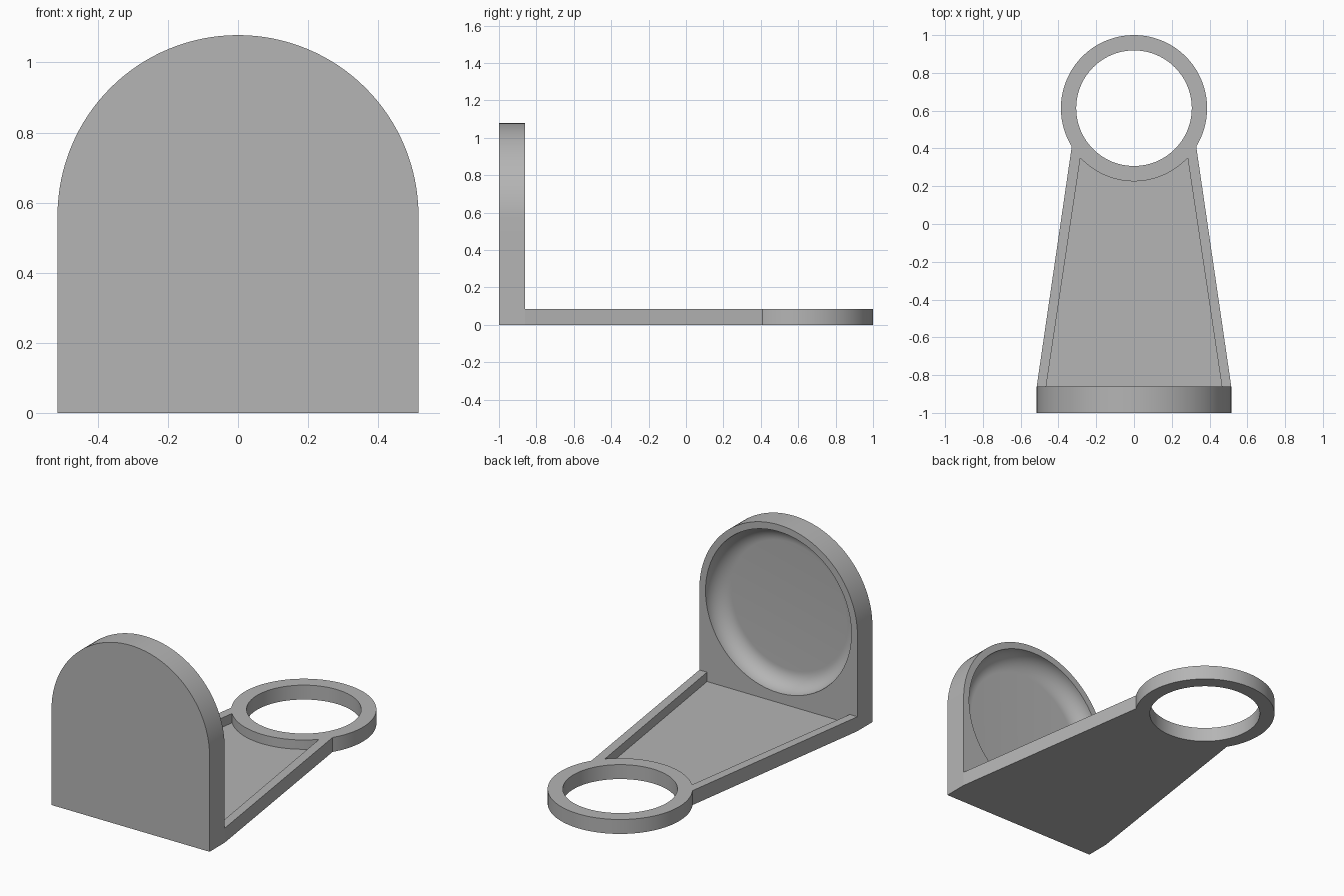
import bpy, bmesh, math

cube = bpy.data.objects.get("Cube")
if cube:
    bpy.data.objects.remove(cube, do_unlink=True)

# Key dimensions
HALF_W = 0.515              # half width of the upright plate
PLATE_FRONT, PLATE_BACK = -1.0, -0.86
ARCH_Z = 0.563              # centre height of the arch and the dish
DISH_R, DISH_DEPTH = 0.475, 0.1
RING_Y, RING_OUT, RING_IN = 0.613, 0.387, 0.306
ARM_H, FLOOR_H = 0.085, 0.03
JOIN_OUT, JOIN_IN = 0.41, 0.35   # y where arm edge / pocket edge meet the ring

grey = bpy.data.materials.new("plain grey")
grey.use_nodes = True
grey.diffuse_color = (0.46, 0.46, 0.46, 1)
grey.node_tree.nodes["Principled BSDF"].inputs["Base Color"].default_value = grey.diffuse_color


def make_object(name, bm):
    bmesh.ops.recalc_face_normals(bm, faces=bm.faces)
    mesh = bpy.data.meshes.new(name)
    bm.to_mesh(mesh)
    bm.free()
    mesh.materials.append(grey)
    obj = bpy.data.objects.new(name, mesh)
    bpy.context.collection.objects.link(obj)
    return obj


def prism(name, points, direction):
    """Extrude a closed outline of 3D points along a direction."""
    bm = bmesh.new()
    face = bm.faces.new([bm.verts.new(p) for p in points])
    result = bmesh.ops.extrude_face_region(bm, geom=[face], use_keep_orig=True)
    moved = [v for v in result["geom"] if isinstance(v, bmesh.types.BMVert)]
    bmesh.ops.translate(bm, verts=moved, vec=direction)
    return make_object(name, bm)


def arc(cx, cy, r, start, end, steps):
    return [(cx + r * math.cos(start + (end - start) * i / steps),
             cy + r * math.sin(start + (end - start) * i / steps))
            for i in range(steps + 1)]


def cut(obj, cutter):
    mod = obj.modifiers.new("cut", "BOOLEAN")
    mod.operation, mod.solver, mod.object = "DIFFERENCE", "EXACT", cutter
    bpy.context.view_layer.objects.active = obj
    bpy.ops.object.modifier_apply(modifier=mod.name)
    bpy.data.objects.remove(cutter, do_unlink=True)


def shade(obj):
    bpy.ops.object.select_all(action="DESELECT")
    obj.select_set(True)
    bpy.context.view_layer.objects.active = obj
    bpy.ops.object.shade_smooth_by_angle(angle=math.radians(30))


# Upright plate with a semicircular top
outline = [(-HALF_W, 0), (HALF_W, 0)] + arc(0, ARCH_Z, HALF_W, 0, math.pi, 64)
plate = prism("upright_plate", [(x, PLATE_FRONT, z) for x, z in outline],
              (0, PLATE_BACK - PLATE_FRONT, 0))

# Round dish with a filleted rim, hollowed out of the plate's back
fillet = arc(DISH_R - DISH_DEPTH, PLATE_BACK, DISH_DEPTH, -math.pi / 2, 0, 12)
profile = [(0, PLATE_BACK - DISH_DEPTH)] + fillet + [
    (DISH_R, PLATE_BACK + 0.05), (0, PLATE_BACK + 0.05)]
bm = bmesh.new()
verts = [bm.verts.new((r, y, ARCH_Z)) for r, y in profile]
edges = [bm.edges.new(pair) for pair in zip(verts, verts[1:])]
bmesh.ops.spin(bm, geom=verts + edges, cent=(0, 0, ARCH_Z), axis=(0, 1, 0),
               angle=math.tau, steps=96, use_merge=True)
bmesh.ops.remove_doubles(bm, verts=bm.verts, dist=1e-5)
cut(plate, make_object("dish_cutter", bm))
shade(plate)

# Tapered arm and ring in one outline
join = math.asin((JOIN_OUT - RING_Y) / RING_OUT)
outline = [(-HALF_W, PLATE_BACK), (HALF_W, PLATE_BACK)]
outline += arc(0, RING_Y, RING_OUT, join, math.pi - join, 96)
arm = prism("arm_with_ring", [(x, y, 0) for x, y in outline], (0, 0, ARM_H))

# Shallow pocket between the side rails, ending at the ring; open at the plate
join = math.asin((JOIN_IN - RING_Y) / RING_OUT)
slope = 0.149
pocket_end = PLATE_BACK - 0.05
pocket_w = 0.465 + 0.05 * slope
outline = [(-pocket_w, pocket_end), (pocket_w, pocket_end)]
outline += arc(0, RING_Y, RING_OUT, join, -math.pi - join, 48)
cut(arm, prism("pocket_cutter", [(x, y, FLOOR_H) for x, y in outline], (0, 0, 0.2)))

# Round opening through the ring
outline = arc(0, RING_Y, RING_IN, 0, math.tau, 96)[:-1]
cut(arm, prism("hole_cutter", [(x, y, -0.1) for x, y in outline], (0, 0, 0.4)))
shade(arm)
